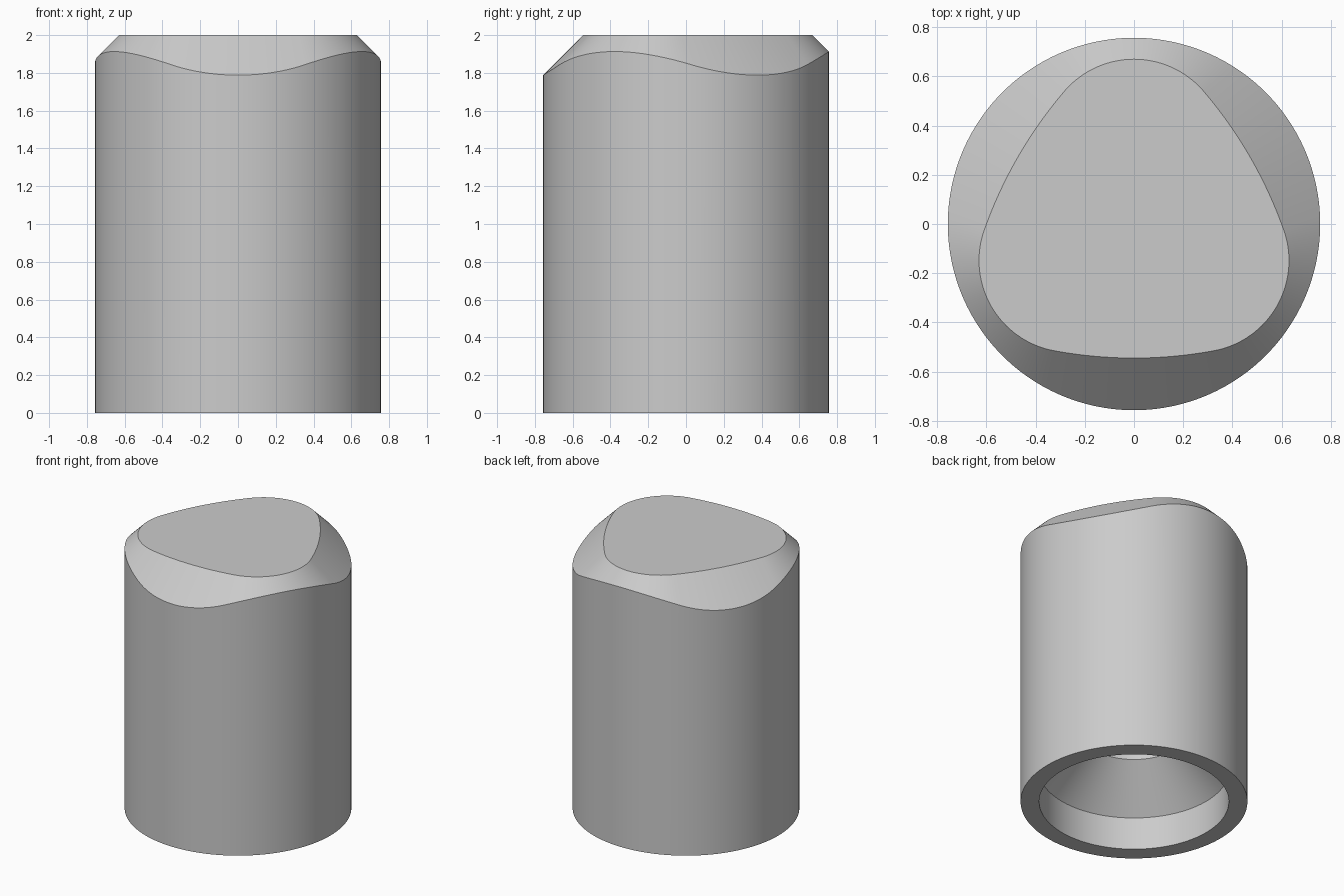
import bpy
import bmesh
import math
from mathutils import Vector, Matrix

cube = bpy.data.objects.get("Cube")
if cube:
    bpy.data.objects.remove(cube, do_unlink=True)

SEGMENTS = 192
RADIUS, HEIGHT = 0.757, 2.0
# Rounded triangle of the top: three corner arcs joined by three wide side arcs
CORNER_RADIUS, CORNER_DIST = 0.373, 0.297
SIDE_RADIUS, SIDE_DIST = 1.78, 1.235
THIRD = math.tau / 3


def top_outline_point(angle):
    """Nearest point of the rounded triangle to the cylinder wall at this angle."""
    sector = round((angle - math.pi / 2) / THIRD)
    turn = math.pi / 2 + sector * THIRD
    local = angle - turn
    side = 1 if local >= 0 else -1
    wall = Vector((math.cos(abs(local)), math.sin(abs(local)))) * RADIUS
    corner = Vector((CORNER_DIST, 0))
    centre = Vector((-math.cos(THIRD / 2), -math.sin(THIRD / 2))) * SIDE_DIST
    junction, outward = corner - centre, wall - corner
    if math.atan2(outward.y, outward.x) > math.atan2(junction.y, junction.x):
        foot = centre + (wall - centre).normalized() * SIDE_RADIUS
    else:
        foot = corner + outward.normalized() * CORNER_RADIUS
    drop = (wall - foot).length
    foot.y *= side
    return Matrix.Rotation(turn, 2) @ foot, drop


bm = bmesh.new()
angles = [math.tau * i / SEGMENTS for i in range(SEGMENTS)]


def circle(radius, z):
    return [bm.verts.new((radius * math.cos(a), radius * math.sin(a), z)) for a in angles]


# Stepped bore, from its closed end down to the mouth, then the outer wall
rings = [circle(r, z) for r, z in
         ((0.347, 1.5), (0.347, 0.526), (0.633, 0.24), (0.633, 0), (RADIUS, 0))]

# Wavy rim and flat top, joined by a chamfer of 45 degrees
rim, outline = [], []
for a in angles:
    foot, drop = top_outline_point(a)
    rim.append(bm.verts.new((RADIUS * math.cos(a), RADIUS * math.sin(a), HEIGHT - drop)))
    outline.append(bm.verts.new((foot.x, foot.y, HEIGHT)))
rings += [rim, outline]

for lower, upper in zip(rings, rings[1:]):
    for i in range(SEGMENTS):
        j = (i + 1) % SEGMENTS
        bm.faces.new((lower[i], lower[j], upper[j], upper[i]))
bm.faces.new(rings[0])
bm.faces.new(outline)
bmesh.ops.recalc_face_normals(bm, faces=bm.faces)

mesh = bpy.data.meshes.new("chamfered_sleeve")
bm.to_mesh(mesh)
bm.free()
sleeve = bpy.data.objects.new("chamfered_sleeve", mesh)
bpy.context.collection.objects.link(sleeve)

# Plain grey
grey = bpy.data.materials.new("light_grey")
grey.use_nodes = True
colour = (0.6, 0.6, 0.6, 1)
grey.diffuse_color = colour
grey.node_tree.nodes["Principled BSDF"].inputs["Base Color"].default_value = colour
mesh.materials.append(grey)

bpy.ops.object.select_all(action="DESELECT")
sleeve.select_set(True)
bpy.context.view_layer.objects.active = sleeve
bpy.ops.object.shade_smooth_by_angle(angle=math.radians(30))
